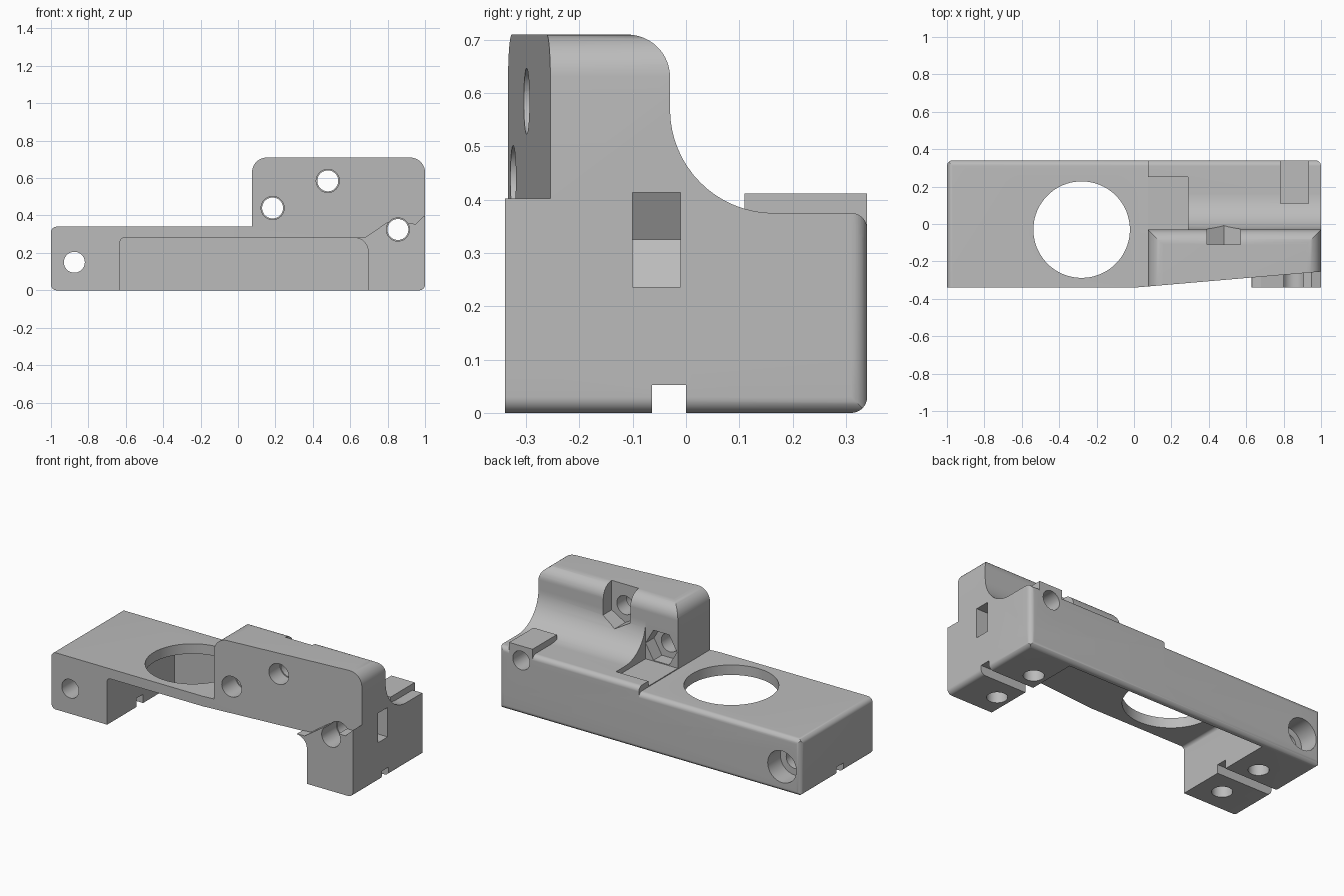
import bpy, bmesh
from math import pi, cos, sin, tan
from mathutils import Vector

if "Cube" in bpy.data.objects:
    bpy.data.objects.remove(bpy.data.objects["Cube"])

grey = bpy.data.materials.new("plain grey")
grey.use_nodes = True
colour = (0.5, 0.5, 0.5, 1)
grey.diffuse_color = colour
grey.node_tree.nodes["Principled BSDF"].inputs["Base Color"].default_value = colour


def rounded(corners, steps=10):
    """Profile from (u, v, radius) corners, each filleted by its radius."""
    out = []
    for i, (u, v, r) in enumerate(corners):
        p = Vector((u, v))
        if not r:
            out.append(p)
            continue
        a = (Vector(corners[i - 1][:2]) - p).normalized()
        b = (Vector(corners[(i + 1) % len(corners)][:2]) - p).normalized()
        half = a.angle(b) / 2
        centre = p + (a + b).normalized() * r / sin(half)
        start = p + a * r / tan(half) - centre
        end = p + b * r / tan(half) - centre
        sweep = pi - 2 * half
        for k in range(steps + 1):
            t = k / steps
            out.append(centre + (start * sin((1 - t) * sweep) + end * sin(t * sweep)) / sin(sweep))
    return out


def prism(name, profile, axis, lo, hi):
    """Extrude a 2D profile along the given axis."""
    place = {"x": lambda p, h: (h, p[0], p[1]),
             "y": lambda p, h: (p[0], h, p[1]),
             "z": lambda p, h: (p[0], p[1], h)}[axis]
    bm = bmesh.new()
    face = bm.faces.new([bm.verts.new(place(p, lo)) for p in profile])
    side = bmesh.ops.extrude_face_region(bm, geom=[face])["geom"]
    shift = Vector(place((0, 0), hi - lo))
    bmesh.ops.translate(bm, vec=shift, verts=[g for g in side if isinstance(g, bmesh.types.BMVert)])
    bmesh.ops.recalc_face_normals(bm, faces=bm.faces)
    mesh = bpy.data.meshes.new(name)
    bm.to_mesh(mesh)
    bm.free()
    mesh.materials.append(grey)
    ob = bpy.data.objects.new(name, mesh)
    bpy.context.collection.objects.link(ob)
    return ob


def ring(u, v, r, n=40, turn=0):
    return [(u + r * cos(turn + 2 * pi * i / n), v + r * sin(turn + 2 * pi * i / n)) for i in range(n)]


def box(name, x0, x1, y0, y1, z0, z1):
    return prism(name, [(x0, y0), (x1, y0), (x1, y1), (x0, y1)], "z", z0, z1)


def combine(target, tool, operation="DIFFERENCE"):
    mod = target.modifiers.new("combine", "BOOLEAN")
    mod.operation, mod.solver, mod.object = operation, "EXACT", tool
    tool.hide_render = True
    bpy.context.view_layer.objects.active = target
    bpy.ops.object.modifier_apply(modifier=mod.name)
    bpy.data.objects.remove(tool)


Y, R = 0.34, 0.03
plan = rounded([(-1, -Y, 0), (1, -Y, 0), (1, Y, R), (-1, Y, R)])

# Long base: front, side and plan outlines intersected
body = prism("bracket_body", rounded([(-1, 0, R), (1, 0, R), (1, .34, 0), (-1, .34, R)]), "y", -Y, Y)
combine(body, prism("side", rounded([(-Y, 0, 0), (Y, 0, R), (Y, .34, R), (-Y, .34, 0)]), "x", -2, 2), "INTERSECT")
combine(body, prism("plan", plan, "z", -1, 1), "INTERSECT")

# Raised wall with a concave rear sweep
wall = prism("wall", rounded([(.075, .1, 0), (1, .1, 0), (1, .71, .08), (.075, .71, .08)]), "y", -Y, Y)
sweep = rounded([(-Y, 0, 0), (Y, 0, R), (Y, .375, R), (-.03, .375, .195), (-.03, .71, .08), (-Y, .71, 0)], 16)
combine(wall, prism("side", sweep, "x", -2, 2), "INTERSECT")
combine(wall, prism("plan", plan, "z", -1, 1), "INTERSECT")
combine(body, wall, "UNION")

# Rear screw pad
combine(body, box("pad", .78, .935, .11, Y, .3, .412), "UNION")

# Underside bay, open to the front
bay = rounded([(-.63, -.1, 0), (.695, -.1, 0), (.695, .28, .07), (-.63, .28, .02)])
combine(body, prism("bay", bay, "y", -.5, .3))

# Slanted front face above the right leg
slant = prism("slant", [(-.05, .1), (.6, .1), (.63, .283), (.68, .283), (.8, .365),
                        (.95, .355), (1.05, .45), (1.05, .8), (-.05, .8)], "y", -.5, -.1)
combine(slant, prism("wedge", [(-.02, -.342), (1.1, -.246), (1.1, -.6), (-.02, -.6)], "z", 0, 1), "INTERSECT")
combine(body, slant)

# Large round opening and the groove across both legs
combine(body, prism("opening", ring(-.28, -.03, .258, 80), "z", .2, .6))
combine(body, box("groove", -1.1, 1.1, -.064, 0, -.1, .052))

# Screw holes running front to back
for x, z in [(.185, .44), (.48, .585), (.855, .325)]:
    combine(body, prism("hole", ring(x, z, .056), "y", -.6, .6))
    combine(body, prism("entry", ring(x, z, .062), "y", -.6, -.2))
combine(body, prism("hole", ring(-.875, .15, .056), "y", -.6, .6))
combine(body, prism("counterbore", ring(-.875, .15, .095), "y", .22, .6))

# Blind holes under the legs
for x in (-.775, .775):
    for y in (-.2, .1):
        combine(body, prism("blind_hole", ring(x, y, .056), "z", -.1, .14))

# Nut pocket open to the top
combine(body, prism("nut", ring(.48, .585, .104, 6, pi / 2), "y", -.11, .1))
combine(body, box("nut_slot", .39, .57, -.11, .1, .585, .9))

# Nut pocket behind the lower hole, with clearance in the sweep
combine(body, prism("nut", ring(.185, .44, .104, 6), "y", -.11, .1))
combine(body, box("clearance", 0, .289, -.03, .25, .345, .6))

# Nut pocket open to the side
combine(body, prism("nut", ring(.855, .325, .102, 6), "y", -.1, -.01))
combine(body, box("nut_slot", .855, 1.2, -.1, -.01, .2367, .4133))

bpy.ops.object.select_all(action="DESELECT")
body.select_set(True)
bpy.context.view_layer.objects.active = body
bpy.ops.object.shade_smooth_by_angle(angle=pi / 7)
